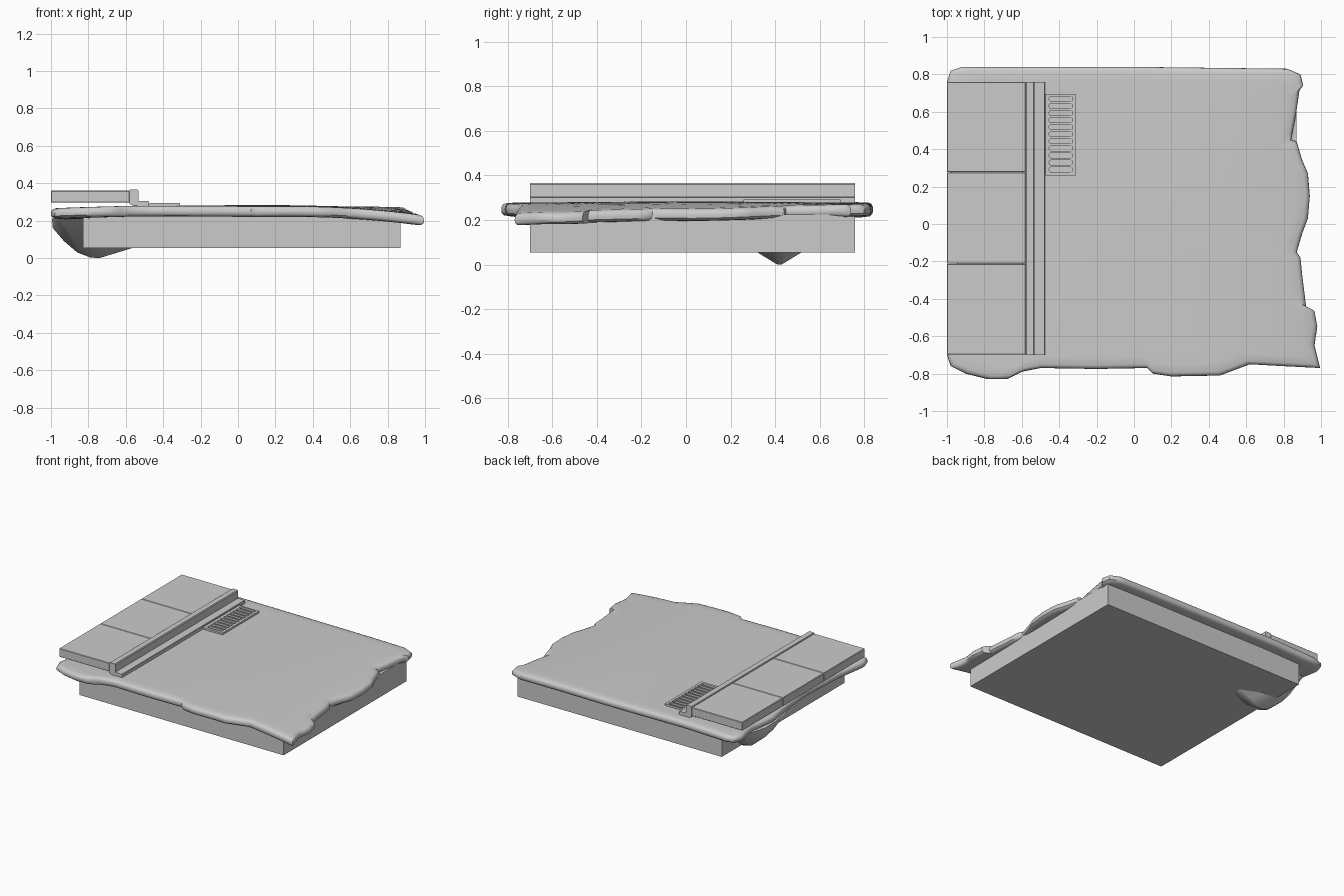
import bpy, bmesh, math
from mathutils import Vector

if "Cube" in bpy.data.objects:
    bpy.data.objects.remove(bpy.data.objects["Cube"])


def finish(name, bm, smooth=None):
    bmesh.ops.recalc_face_normals(bm, faces=bm.faces)
    me = bpy.data.meshes.new(name)
    bm.to_mesh(me)
    bm.free()
    ob = bpy.data.objects.new(name, me)
    bpy.context.collection.objects.link(ob)
    if smooth:
        bpy.ops.object.select_all(action='DESELECT')
        bpy.context.view_layer.objects.active = ob
        ob.select_set(True)
        bpy.ops.object.shade_smooth_by_angle(angle=math.radians(smooth))
    return ob


def prism(bm, loop, offset):
    """Closed solid from a 3D loop swept along an offset."""
    face = bm.faces.new([bm.verts.new(p) for p in loop])
    res = bmesh.ops.extrude_face_region(bm, geom=[face])
    # the source face stays as the start cap
    bmesh.ops.translate(bm, vec=offset,
                        verts=[v for v in res['geom'] if isinstance(v, bmesh.types.BMVert)])


def box(name, x0, x1, y0, y1, z0, z1, bevel=0):
    bm = bmesh.new()
    bmesh.ops.create_cube(bm, size=1)
    for v in bm.verts:
        v.co = ((x0 + x1) / 2 + v.co.x * (x1 - x0), (y0 + y1) / 2 + v.co.y * (y1 - y0),
                (z0 + z1) / 2 + v.co.z * (z1 - z0))
    if bevel:
        bmesh.ops.bevel(bm, geom=bm.edges[:], offset=bevel, segments=1, affect='EDGES')
    return finish(name, bm)


# Road surface: broken outline, gentle waves, sagging front right corner
outline = [(-1, .76), (-.98, .82), (-.92, .84), (0, .84), (.82, .83), (.89, .80), (.905, .74),
           (.885, .715), (.865, .58), (.84, .45), (.87, .44), (.90, .34), (.93, .27), (.94, .15),
           (.93, .03), (.90, -.05), (.87, -.15), (.89, -.18), (.90, -.28), (.92, -.44),
           (.965, -.465), (.98, -.55), (.965, -.65), (.995, -.77), (.8, -.76), (.62, -.75),
           (.46, -.81), (.2, -.815), (.1, -.80), (.07, -.77), (-.2, -.775), (-.5, -.77),
           (-.6, -.79), (-.68, -.83), (-.78, -.83), (-.9, -.80), (-.98, -.76), (-1, -.70),
           (-.96, -.45), (-.94, -.1), (-.96, .15), (-.995, .38), (-.97, .6)]


def height(x, y):
    t = max(0, min(1, (x - .25) / .75))
    u = max(0, min(1, (.84 - y) / 1.6))
    sag = t * t * (.01 + .043 * u)
    left = .014 * max(0, -x - .55) / .45
    return .279 + .004 * math.sin(3.2 * x + 1.2) * math.cos(2.6 * y) - sag - left


pts = []
for i, a in enumerate(outline):
    a, b = Vector(a), Vector(outline[(i + 1) % len(outline)])
    n = max(1, math.ceil((b - a).length / .06))
    pts += [a.lerp(b, k / n) for k in range(n)]
rings = [(.12 * k, 0) for k in range(1, 8)] + [(.92, 0), (.975, -.001), (.99, -.006), (.998, -.016),
         (1, -.028), (.998, -.042), (.985, -.053), (.96, -.057), (.85, -.057), (.5, -.057)]
bm = bmesh.new()
prev = first = None
for s, dz in rings:
    ring = [bm.verts.new((p.x * s, p.y * s, height(p.x * s, p.y * s) + dz)) for p in pts]
    if prev:
        for k in range(len(pts)):
            j = (k + 1) % len(pts)
            bm.faces.new((prev[k], prev[j], ring[j], ring[k]))
    first = first or ring
    prev = ring
for ring, dz in ((first, 0), (prev, -.057)):
    c = bm.verts.new((0, 0, height(0, 0) + dz))
    for k in range(len(pts)):
        bm.faces.new((ring[k], ring[(k + 1) % len(pts)], c))
finish("road_surface", bm, 40)

# Lump hanging under the left edge
bm = bmesh.new()
spine = [(-.995, .21, .06), (-.99, .16, .05), (-.93, .09, .04), (-.86, .03, .03), (-.79, .003, .01),
         (-.74, .0, .01), (-.66, .025, .02), (-.56, .055, .03)]
for x, z, w in spine:
    bm.verts.new((x, .42 - w, z))
    bm.verts.new((x, .42 + w, z))
for x, y, z in [(-.96, .14, .22), (-.96, .66, .22), (-.6, .14, .2), (-.6, .66, .2), (-.86, .30, .07),
                (-.86, .54, .07), (-.72, .32, .055), (-.72, .52, .055)]:
    bm.verts.new((x, y, z))
hull = bmesh.ops.convex_hull(bm, input=bm.verts[:])
bmesh.ops.delete(bm, geom=[v for v in bm.verts if not v.link_faces], context='VERTS')
finish("underside_lump", bm, 40)

# Foundation block
box("foundation_block", -.83, .87, -.70, .76, .055, .225)

# Pavement slabs
cuts = [-.70, -.212, .276, .76]
for i in range(3):
    box(f"pavement_slab_{i + 1}", -1, -.58, cuts[i] + .001, cuts[i + 1] - .001, .296, .36, .003)

# Kerb with gutter step
bm = bmesh.new()
profile = [(-.58, .363), (-.576, .366), (-.537, .366), (-.532, .360), (-.531, .306), (-.478, .304),
           (-.475, .300), (-.475, .272), (-.55, .272), (-.58, .29)]
prism(bm, [(x, -.70, z) for x, z in profile], (0, 1.46, 0))
finish("kerb", bm)

# Drain grate: plate with a row of rounded slots
grate = box("drain_grate", -.474, -.31, .258, .695, .272, .293)
bm = bmesh.new()
n, y0, y1 = 11, .272, .688
pitch = (y1 - y0) / n
r = .013
for i in range(n):
    yc = y0 + pitch * (i + .5)
    loop = []
    for cx, start in ((-.337, -90), (-.445, 90)):
        for k in range(7):
            a = math.radians(start + 30 * k)
            loop.append((cx + r * math.cos(a) * .7, yc + r * math.sin(a), .25))
    prism(bm, loop, (0, 0, .08))
slots = finish("slot_cutter", bm)
slots.hide_render = True
slots.hide_set(True)
mod = grate.modifiers.new("slots", 'BOOLEAN')
mod.object = slots
mod.solver = 'EXACT'
# Small ledge running across the slots
box("grate_crossbar", -.340, -.334, .265, .69, .272, .286)
